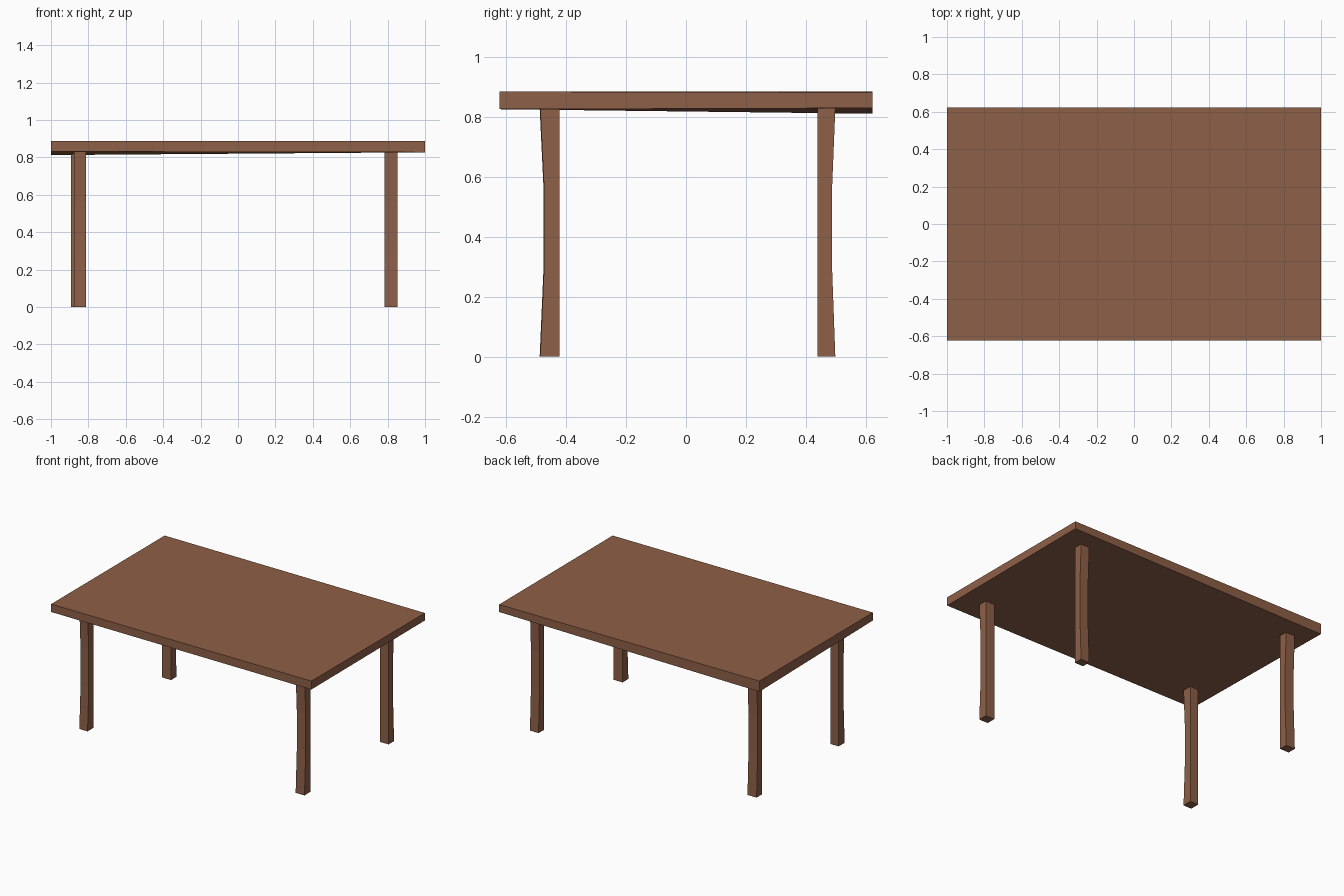
import bpy, bmesh

if "Cube" in bpy.data.objects:
    bpy.data.objects.remove(bpy.data.objects["Cube"])

wood = bpy.data.materials.new("brown wood")
wood.diffuse_color = (0.27, 0.115, 0.063, 1)
wood.use_nodes = True
wood.node_tree.nodes["Principled BSDF"].inputs["Base Color"].default_value = wood.diffuse_color


def finish(name, bm):
    bmesh.ops.recalc_face_normals(bm, faces=bm.faces)
    mesh = bpy.data.meshes.new(name)
    bm.to_mesh(mesh)
    bm.free()
    mesh.materials.append(wood)
    obj = bpy.data.objects.new(name, mesh)
    bpy.context.collection.objects.link(obj)


def loft(name, rings):
    """Skin a stack of four-cornered rings and cap both ends."""
    bm = bmesh.new()
    loops = [[bm.verts.new(p) for p in ring] for ring in rings]
    for a, b in zip(loops, loops[1:]):
        for i in range(4):
            j = (i + 1) % 4
            bm.faces.new((a[i], a[j], b[j], b[i]))
    bm.faces.new(loops[0][::-1])
    bm.faces.new(loops[-1])
    finish(name, bm)


# Table top, slightly uneven: the back left corner hangs lower
corners = [(-1, -0.623), (1, -0.623), (1, 0.623), (-1, 0.623)]
under = [0.831, 0.827, 0.831, 0.812]
upper = [0.886, 0.886, 0.883, 0.886]
loft("table_top", [[(x, y, z) for (x, y), z in zip(corners, zs)]
                   for zs in (under, upper)])


# Legs: outer face curves inward at mid height
def leg(name, x0, x1, inner, outer, bow):
    rings = []
    for z, t in ((0, 0), (0.3, 1), (0.56, 1), (0.83, 0)):
        y = outer - bow * t
        rings.append([(x0, inner, z), (x1, inner, z), (x1, y, z), (x0, y, z)])
    loft(name, rings)


leg("front_left_leg", -0.877, -0.814, -0.423, -0.489, -0.013)
leg("front_right_leg", 0.784, 0.852, -0.423, -0.487, -0.013)
leg("back_left_leg", -0.892, -0.822, 0.439, 0.499, 0.011)
leg("back_right_leg", 0.784, 0.850, 0.439, 0.499, 0.011)
